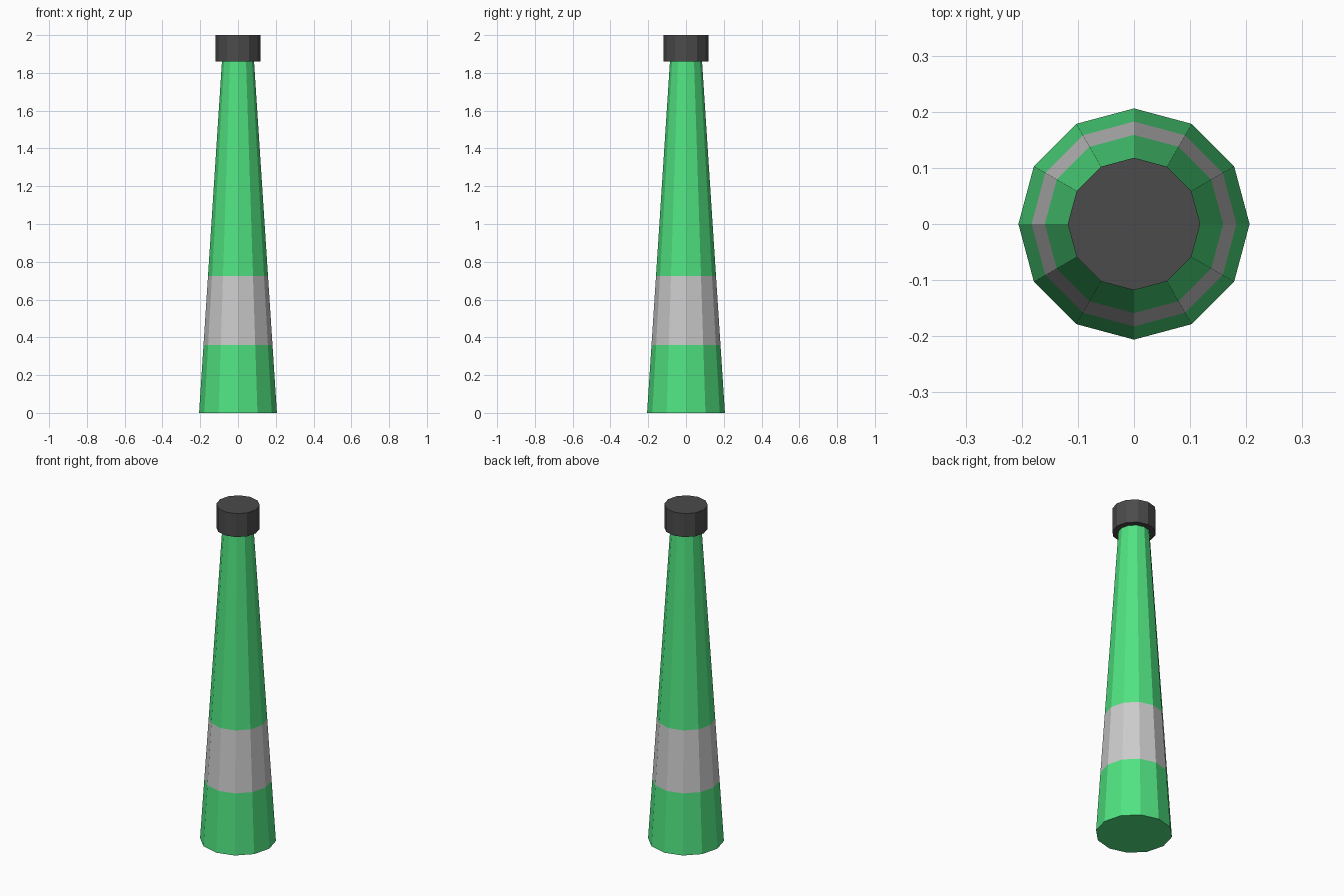
import bpy, bmesh
from math import cos, sin, tau

if "Cube" in bpy.data.objects:
    bpy.data.objects.remove(bpy.data.objects["Cube"])

SIDES = 12


def material(name, color):
    mat = bpy.data.materials.new(name)
    mat.diffuse_color = (*color, 1)
    mat.use_nodes = True
    mat.node_tree.nodes["Principled BSDF"].inputs["Base Color"].default_value = mat.diffuse_color
    return mat


def lathe(name, profile, materials, bands):
    """Turn (radius, z) rings into a closed solid; bands = material index per segment."""
    bm = bmesh.new()
    rings = [[bm.verts.new((r * cos(tau * i / SIDES), r * sin(tau * i / SIDES), z))
              for i in range(SIDES)] for r, z in profile]
    for low, high, band in zip(rings, rings[1:], bands):
        for i in range(SIDES):
            j = (i + 1) % SIDES
            bm.faces.new((low[i], low[j], high[j], high[i])).material_index = band
    bm.faces.new(rings[0][::-1])
    bm.faces.new(rings[-1])
    mesh = bpy.data.meshes.new(name)
    bm.to_mesh(mesh)
    bm.free()
    for mat in materials:
        mesh.materials.append(mat)
    obj = bpy.data.objects.new(name, mesh)
    bpy.context.collection.objects.link(obj)
    return obj


green = material("green", (0.08, 0.77, 0.22))
light_grey = material("light_grey", (0.74, 0.74, 0.74))
dark_grey = material("dark_grey", (0.07, 0.07, 0.07))

# Tapered body with a pale band around its lower part
BASE_R, TOP_R, BODY_H = 0.206, 0.085, 1.86
body_profile = [(BASE_R + (TOP_R - BASE_R) * z / BODY_H, z)
                for z in (0, 0.36, 0.725, BODY_H)]
lathe("tapered_body", body_profile, [green, light_grey], [0, 1, 0])

# Wider cap on the narrow end
lathe("end_cap", [(0.118, BODY_H), (0.118, 2.0)], [dark_grey], [0])
